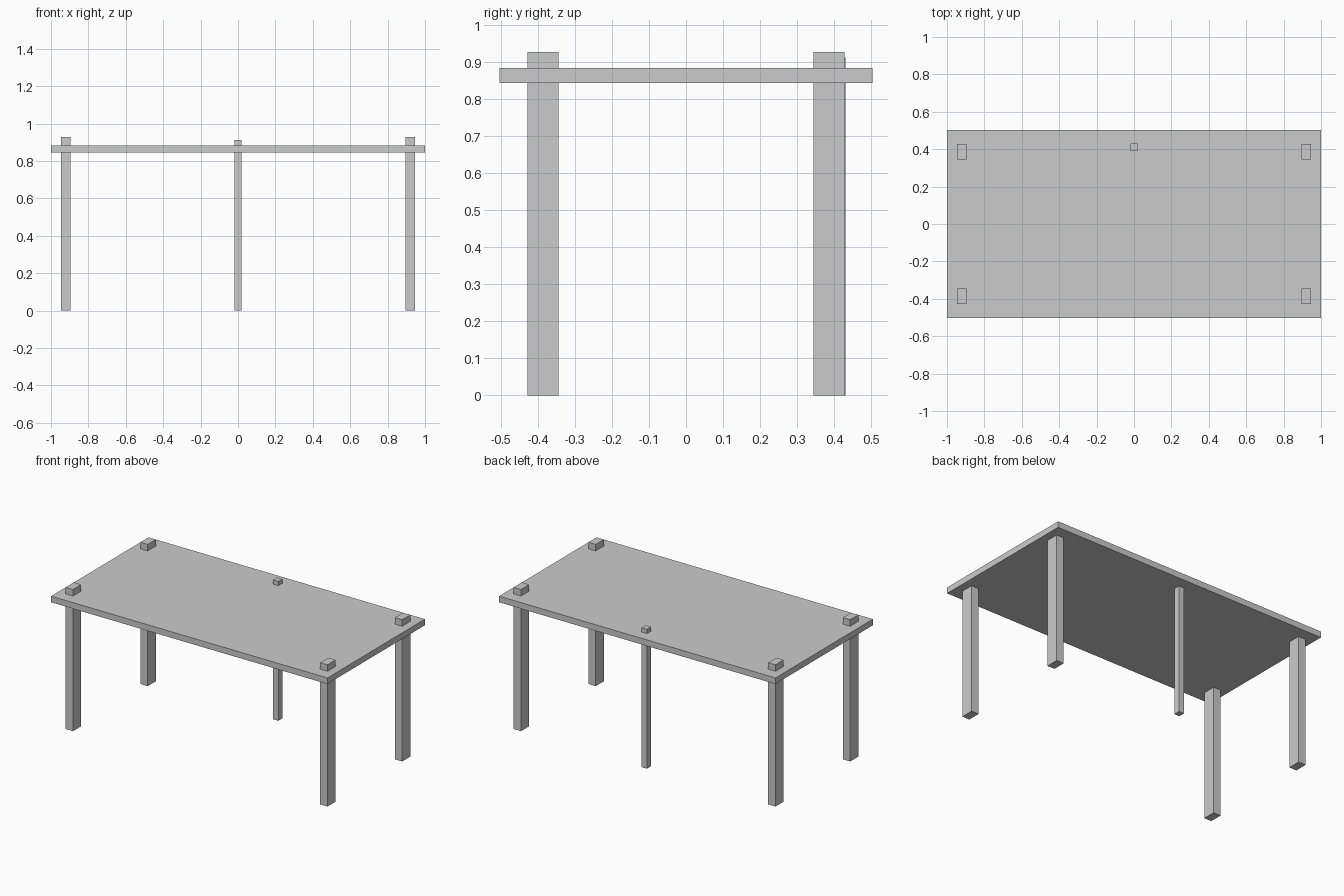
import bpy

if "Cube" in bpy.data.objects:
    bpy.data.objects.remove(bpy.data.objects["Cube"])


def box(name, x, y, z, size):
    """Box centred on x, y with its base at z."""
    sx, sy, sz = size
    bpy.ops.mesh.primitive_cube_add(size=1, location=(x, y, z + sz / 2))
    obj = bpy.context.object
    obj.name = name
    obj.scale = size
    bpy.ops.object.transform_apply(location=False, rotation=False, scale=True)
    return obj


# Table top
box("table_top", 0, 0, 0.844, (2.0, 1.007, 0.04))

# Corner legs, passing up through the top
for side, x in (("left", -0.921), ("right", 0.921)):
    for end, y in (("front", -0.386), ("back", 0.386)):
        box(f"{end}_{side}_leg", x, y, 0, (0.053, 0.084, 0.927))

# Thin support post at the middle of the back edge
box("back_support_post", 0, 0.41, 0, (0.038, 0.042, 0.912))
